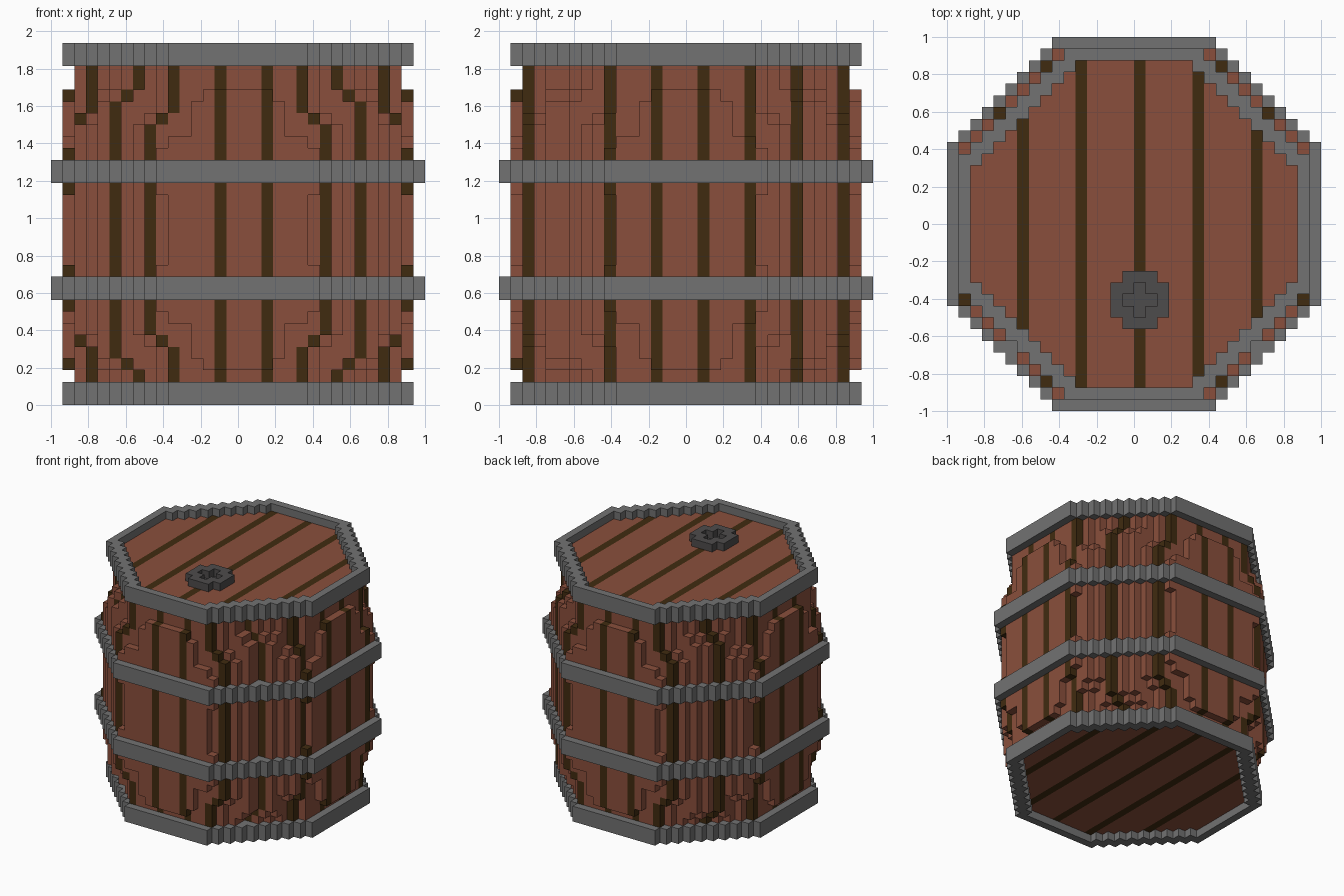
import bpy, bmesh
from mathutils import Vector

V = 1 / 16  # block size

cube = bpy.data.objects.get("Cube")
if cube:
    bpy.data.objects.remove(cube, do_unlink=True)


def material(name, rgb):
    m = bpy.data.materials.new(name)
    m.use_nodes = True
    m.diffuse_color = (*rgb, 1)
    bsdf = m.node_tree.nodes["Principled BSDF"]
    bsdf.inputs["Base Color"].default_value = (*rgb, 1)
    bsdf.inputs["Roughness"].default_value = 0.9
    return m


WOOD = material("red_brown_wood", (0.254, 0.078, 0.045))
SEAM = material("dark_seam", (0.051, 0.024, 0.005))
IRON = material("grey_iron", (0.168, 0.168, 0.168))
PLUG = material("dark_grey_plug", (0.076, 0.072, 0.072))


def fold(a):
    """Block distance from the centre plane, the same on both sides."""
    return a if a >= 0 else -1 - a


def octagon(x, y, reach, diagonal):
    i, j = fold(x), fold(y)
    return max(i, j) <= reach and i + j <= diagonal


def bulge(z, i, j):
    """Half width of the raised flat panel and diagonal reach at a height."""
    h = max(z, 29 - z)
    panel = 0 if h > 26 else 3 if h == 26 else 4 if h > 22 else 6 if h == 22 else 7 if h > 17 else 6
    first = 26 if abs(i - j) <= 3 else 24   # the diagonals swell earlier in the middle
    diagonal = 18 if h > first else 19 if h == first else 20
    return panel, diagonal


def in_staves(x, y, z):
    i, j = fold(x), fold(y)
    panel, diagonal = bulge(z, i, j)
    if max(i, j) == 14:
        return min(i, j) < panel
    if max(i, j) > 14 or i + j > diagonal:
        return False
    # open seam groove on the front diagonals
    return not (y == -11 and i >= 8 and i + j == diagonal)


def stave_colour(x, y, z):
    i, j = fold(x), fold(y)
    diagonal = bulge(z, i, j)[1]
    edge = i + j >= diagonal
    seam = (
        (j >= 13 and x in ((-2, 2) if y < 0 else (-3, 1)))       # front and back
        or (i >= 13 and y in (-3, 1, 5))                         # sides
        or (y == -7 and i >= 12)                                 # front side corners
        or (j == 13 and i >= 5 and edge)                         # front and back corners
        or (y == 9 and edge)                                     # back diagonals
        or (y == -10 and i + j == diagonal - 1 and i >= 8)       # groove floor
    )
    return SEAM if seam else WOOD


# Fill the block grid part by part
parts = {"staves": {}, "top_lid": {}, "bottom_lid": {}, "top_band": {}, "bottom_band": {},
         "upper_band": {}, "lower_band": {}, "plug": {}}
hoop_rows = {9: "lower_band", 10: "lower_band", 19: "upper_band", 20: "upper_band"}
rim_rows = {0: "bottom_band", 1: "bottom_band", 29: "top_band", 30: "top_band"}

for x in range(-16, 16):
    for y in range(-16, 16):
        # staves and the two middle hoops
        for z in range(2, 29):
            if in_staves(x, y, z):
                parts["staves"][x, y, z] = stave_colour(x, y, z)
            elif z in hoop_rows and octagon(x, y, 15, 21):
                parts[hoop_rows[z]][x, y, z] = IRON
        # recessed lids inside the end rims
        if octagon(x, y, 13, 17):
            colour = SEAM if x % 5 == 0 else WOOD
            parts["top_lid"][x, y, 29] = colour
            parts["bottom_lid"][x, y, 1] = colour
        elif octagon(x, y, 14, 19):
            for z, name in rim_rows.items():
                parts[name][x, y, z] = IRON

# Plug ring with a cross-shaped hollow
for dx in range(-2, 3):
    for dy in range(-2, 3):
        x, y = dx, dy - 7
        if abs(dx) + abs(dy) <= 1:
            del parts["top_lid"][x, y, 29]
            parts["plug"][x, y, 29] = PLUG
        elif abs(dx) + abs(dy) < 4:
            parts["plug"][x, y, 30] = PLUG

filled = set().union(*parts.values())
DIRECTIONS = [Vector(d) for d in
              ((1, 0, 0), (-1, 0, 0), (0, 1, 0), (0, -1, 0), (0, 0, 1), (0, 0, -1))]


def build(name, cells):
    """Skin the exposed sides of the blocks and merge flat areas."""
    bm = bmesh.new()
    mats = list(dict.fromkeys(cells.values()))
    corners = {}

    def corner(p):
        key = tuple(round(c) for c in p)
        if key not in corners:
            corners[key] = bm.verts.new(Vector(key) * V)
        return corners[key]

    for cell, mat in cells.items():
        centre = Vector(cell) + Vector((0.5, 0.5, 0.5))
        for n in DIRECTIONS:
            if tuple(int(c + d) for c, d in zip(cell, n)) in filled:
                continue
            u = Vector((n.y, n.z, n.x))
            w = n.cross(u)
            mid = centre + n / 2
            face = bm.faces.new([corner(mid + (u * a + w * b) / 2)
                                 for a, b in ((-1, -1), (1, -1), (1, 1), (-1, 1))])
            face.material_index = mats.index(mat)
    bmesh.ops.dissolve_limit(bm, angle_limit=0.01, verts=bm.verts[:], edges=bm.edges[:],
                             delimit={'MATERIAL'})
    mesh = bpy.data.meshes.new(name)
    bm.to_mesh(mesh)
    bm.free()
    for m in mats:
        mesh.materials.append(m)
    bpy.context.collection.objects.link(bpy.data.objects.new(name, mesh))


for part_name, part_cells in parts.items():
    build(part_name, part_cells)
